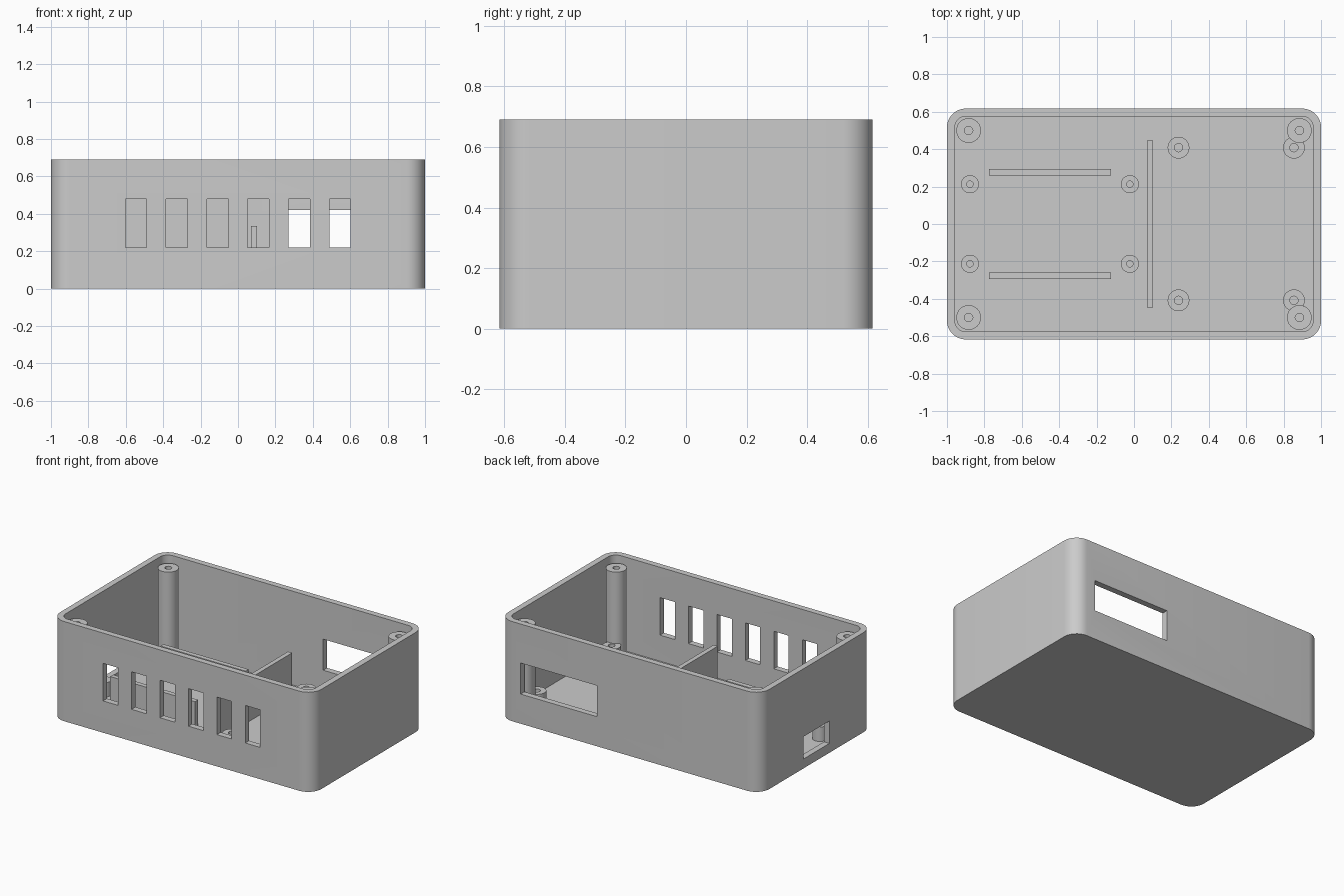
import bpy, bmesh
from math import sin, cos, pi, radians
from mathutils import Vector, Matrix

cube = bpy.data.objects.get("Cube")
if cube:
    bpy.data.objects.remove(cube, do_unlink=True)

HALF_X, HALF_Y, HEIGHT = 1.0, 0.617, 0.69
WALL, FLOOR, EMBED = 0.042, 0.04, 0.01

grey = bpy.data.materials.new("light grey plastic")
grey.use_nodes = True
grey.diffuse_color = (0.6, 0.6, 0.6, 1)
grey.node_tree.nodes["Principled BSDF"].inputs["Base Color"].default_value = grey.diffuse_color


def finish(name, bm):
    """Turn a bmesh into a named, shaded object."""
    bmesh.ops.recalc_face_normals(bm, faces=bm.faces)
    mesh = bpy.data.meshes.new(name)
    bm.to_mesh(mesh)
    bm.free()
    mesh.materials.append(grey)
    obj = bpy.data.objects.new(name, mesh)
    bpy.context.collection.objects.link(obj)
    return obj


def shade(obj):
    bpy.ops.object.select_all(action="DESELECT")
    obj.select_set(True)
    bpy.context.view_layer.objects.active = obj
    bpy.ops.object.shade_smooth_by_angle(angle=radians(30))


def rounded_rect(hx, hy, r, steps=10):
    """Outline of a rectangle with rounded corners."""
    pts = []
    for quarter, (sx, sy) in enumerate([(1, 1), (-1, 1), (-1, -1), (1, -1)]):
        for i in range(steps + 1):
            a = (quarter + i / steps) * pi / 2
            pts.append((sx * (hx - r) + r * cos(a), sy * (hy - r) + r * sin(a)))
    return pts


def circle(r, steps=40):
    return [(r * cos(2 * pi * i / steps), r * sin(2 * pi * i / steps)) for i in range(steps)]


def skin(bm, loops):
    """Join successive (outline, z) loops with quads."""
    rings = [[bm.verts.new((x, y, z)) for x, y in pts] for pts, z in loops]
    n = len(rings[0])
    for a, b in zip(rings, rings[1:]):
        for i in range(n):
            j = (i + 1) % n
            bm.faces.new((a[i], a[j], b[j], b[i]))
    return rings


def add_box(bm, lo, hi):
    lo, hi = Vector(lo), Vector(hi)
    size = hi - lo
    mat = Matrix.Translation((lo + hi) / 2) @ Matrix.Diagonal((*size, 1))
    bmesh.ops.create_cube(bm, size=1, matrix=mat)


def box(name, lo, hi):
    bm = bmesh.new()
    add_box(bm, lo, hi)
    return finish(name, bm)


def tube(name, x, y, r, hole, top):
    """Hollow screw post standing on the floor."""
    bm = bmesh.new()
    base = FLOOR - EMBED
    outer, inner = circle(r), circle(hole)
    skin(bm, [(outer, base), (outer, top), (inner, top), (inner, base), (outer, base)])
    bmesh.ops.remove_doubles(bm, verts=bm.verts, dist=0.0001)
    obj = finish(name, bm)
    obj.location = (x, y, 0)
    shade(obj)


# Open tray with rounded corners
bm = bmesh.new()
outside = rounded_rect(HALF_X, HALF_Y, 0.1)
inside = rounded_rect(HALF_X - WALL, HALF_Y - WALL, 0.058)
rings = skin(bm, [(outside, 0), (outside, HEIGHT), (inside, HEIGHT), (inside, FLOOR)])
bm.faces.new(rings[0])
bm.faces.new(rings[-1])
tray = finish("enclosure_tray", bm)

# Openings: six front slots, the back window, the side port
bm = bmesh.new()
for i in range(6):
    x = (i - 2.5) * 0.218
    add_box(bm, (x - 0.057, -0.7, 0.22), (x + 0.057, -0.5, 0.48))
add_box(bm, (0.25, 0.5, 0.205), (0.835, 0.7, 0.42))
add_box(bm, (-1.1, -0.14, 0.065), (-0.9, 0.14, 0.22))
cutter = finish("opening_cutter", bm)
cutter.hide_render = True

cut = tray.modifiers.new("openings", "BOOLEAN")
cut.operation = "DIFFERENCE"
cut.solver = "EXACT"
cut.object = cutter
bpy.context.view_layer.objects.active = tray
bpy.ops.object.modifier_apply(modifier=cut.name)
bpy.data.objects.remove(cutter, do_unlink=True)
shade(tray)

# Lid posts and board standoffs, mirrored front to back
for side, s in (("front", -1), ("back", 1)):
    for end, x in (("right", -0.884), ("left", 0.884)):
        tube(f"lid_post_{side}_{end}", x, s * 0.5, 0.066, 0.022, 0.64)
    for end, x in (("inner", 0.238), ("outer", 0.855)):
        tube(f"large_standoff_{side}_{end}", x, s * 0.408, 0.058, 0.022, 0.145)
    for end, x in (("inner", -0.022), ("outer", -0.877)):
        tube(f"small_standoff_{side}_{end}", x, s * 0.213, 0.048, 0.017, 0.14)
    # Low holding ribs
    ys = sorted((s * 0.26, s * 0.293))
    box(f"holding_rib_{side}", (-0.775, ys[0], FLOOR - EMBED), (-0.123, ys[1], 0.219))

# Upright divider between the two bays
box("divider", (0.07, -0.447, FLOOR - EMBED), (0.102, 0.447, 0.335))
